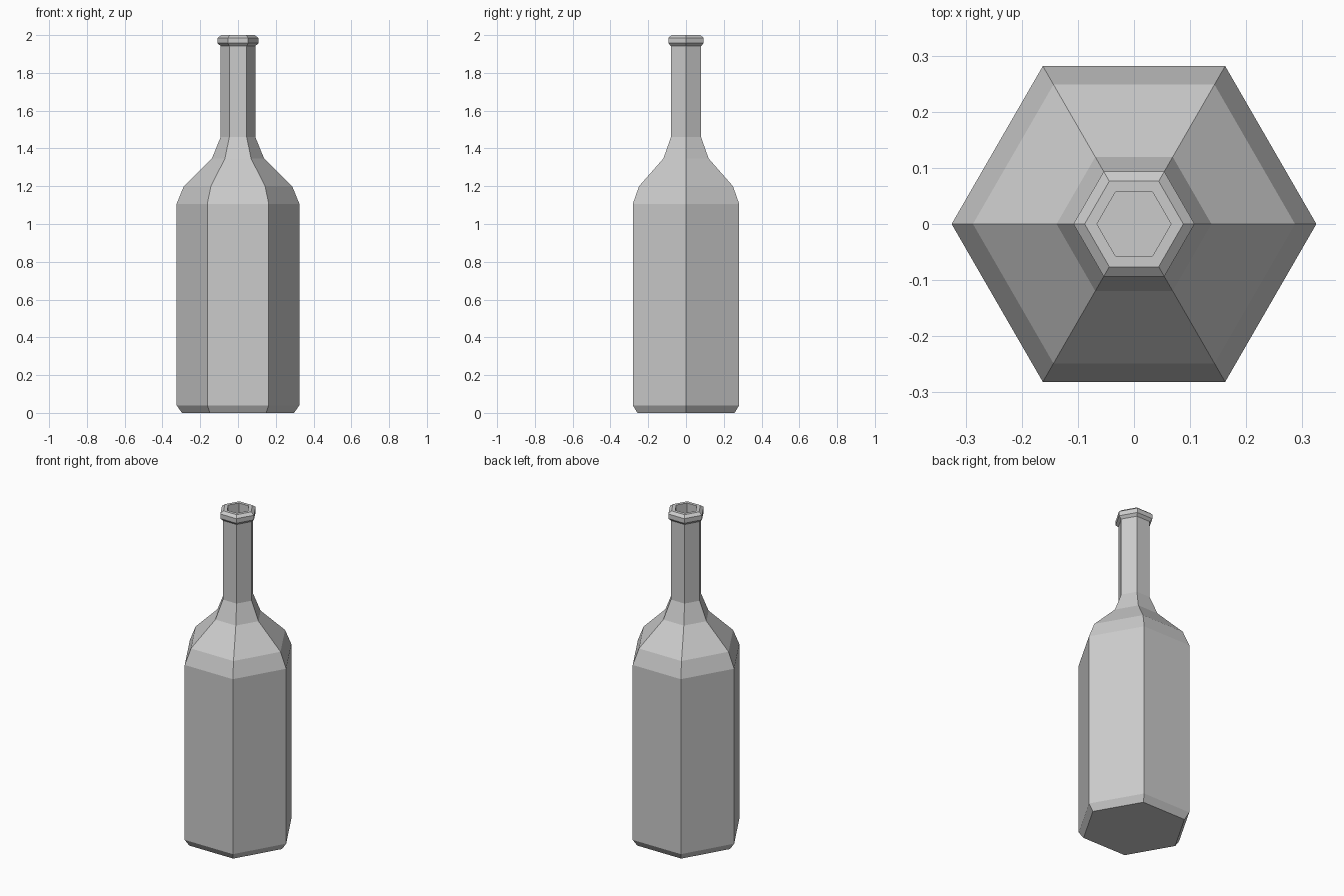
import bpy, bmesh, math

if "Cube" in bpy.data.objects:
    bpy.data.objects.remove(bpy.data.objects["Cube"])

SIDES = 6


def lathe(name, profile):
    """Revolve (radius, z) points into a closed six-sided solid."""
    bm = bmesh.new()
    rings = []
    for r, z in profile:
        rings.append([bm.verts.new((r * math.cos(i * math.tau / SIDES),
                                    r * math.sin(i * math.tau / SIDES), z))
                      for i in range(SIDES)])
    for a, b in zip(rings, rings[1:]):
        for i in range(SIDES):
            j = (i + 1) % SIDES
            bm.faces.new((a[i], a[j], b[j], b[i]))
    bm.faces.new(rings[0][::-1])
    bm.faces.new(rings[-1])
    bmesh.ops.recalc_face_normals(bm, faces=bm.faces)
    mesh = bpy.data.meshes.new(name)
    bm.to_mesh(mesh)
    bm.free()
    obj = bpy.data.objects.new(name, mesh)
    bpy.context.collection.objects.link(obj)
    return obj


# Bottle: chamfered base, body, shoulder, neck, lip, then down the mouth
lathe("bottle", [
    (0.297, 0.0), (0.325, 0.04), (0.325, 1.107),
    (0.287, 1.2), (0.138, 1.347), (0.092, 1.46),
    (0.092, 1.942), (0.108, 1.957), (0.108, 1.985), (0.088, 2.0),
    (0.066, 2.0), (0.066, 1.46),
])
